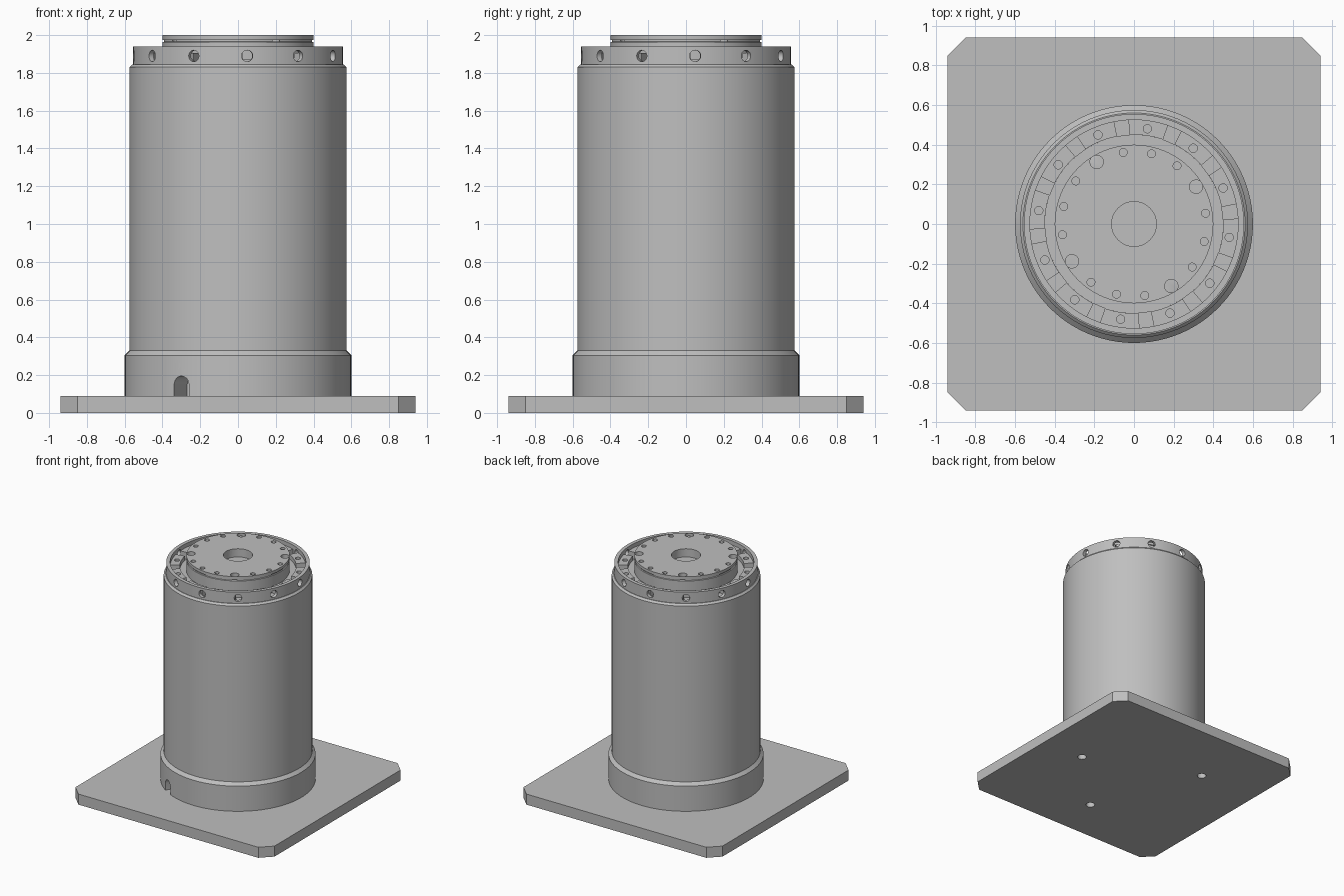
import bpy, bmesh
from math import sin, cos, pi, radians
from mathutils import Matrix

cube = bpy.data.objects.get("Cube")
if cube:
    bpy.data.objects.remove(cube, do_unlink=True)

grey = bpy.data.materials.new("machined_grey")
grey.use_nodes = True
colour = (0.52, 0.52, 0.52, 1)
grey.diffuse_color = colour
grey.node_tree.nodes["Principled BSDF"].inputs["Base Color"].default_value = colour


def finish(name, bm):
    bmesh.ops.recalc_face_normals(bm, faces=bm.faces[:])
    mesh = bpy.data.meshes.new(name)
    bm.to_mesh(mesh)
    bm.free()
    mesh.materials.append(grey)
    ob = bpy.data.objects.new(name, mesh)
    bpy.context.collection.objects.link(ob)
    return ob


def lathe(name, profile, closed=False, steps=96):
    """Spin an (r, z) profile about z; an open profile starts and ends on the axis."""
    bm = bmesh.new()
    verts = [bm.verts.new((r, 0, z)) for r, z in profile]
    pairs = list(zip(verts, verts[1:]))
    if closed:
        pairs.append((verts[-1], verts[0]))
    edges = [bm.edges.new(p) for p in pairs]
    bmesh.ops.spin(bm, geom=verts + edges, axis=(0, 0, 1), cent=(0, 0, 0),
                   angle=2 * pi, steps=steps, use_duplicate=False)
    bmesh.ops.remove_doubles(bm, verts=bm.verts[:], dist=0.0001)
    return finish(name, bm)


def prism(bm, outline, z0, z1, matrix=Matrix()):
    face = bm.faces.new([bm.verts.new(matrix @ Matrix.Translation((x, y, z0)).translation)
                         for x, y in outline])
    res = bmesh.ops.extrude_face_region(bm, geom=[face])
    top = [v for v in res["geom"] if isinstance(v, bmesh.types.BMVert)]
    shift = matrix.to_3x3() @ Matrix.Translation((0, 0, z1 - z0)).translation
    bmesh.ops.translate(bm, verts=top, vec=shift)


def drill(bm, angle, dist, z, radius, depth, radial=False, sides=20):
    """Add a cylinder cutter at a polar position, upright or pointing outward."""
    m = Matrix.Rotation(radians(angle), 4, 'Z') @ Matrix.Translation((dist, 0, z))
    if radial:
        m = m @ Matrix.Rotation(pi / 2, 4, 'Y')
    bmesh.ops.create_cone(bm, cap_ends=True, segments=sides, radius1=radius,
                          radius2=radius, depth=depth, matrix=m)


def cut(ob, bm):
    cutter = finish("cutter", bm)
    cutter.hide_render = True
    mod = ob.modifiers.new("cut", 'BOOLEAN')
    mod.operation = 'DIFFERENCE'
    mod.solver = 'EXACT'
    mod.object = cutter
    bpy.context.view_layer.objects.active = ob
    bpy.ops.object.modifier_apply(modifier=mod.name)
    bpy.data.objects.remove(cutter, do_unlink=True)


# Base plate with clipped corners and three bolt holes underneath
s, c = 0.94, 0.85
bm = bmesh.new()
prism(bm, [(s, -c), (s, c), (c, s), (-c, s), (-s, c), (-s, -c), (-c, -s), (c, -s)], 0, 0.09)
base_plate = finish("base_plate", bm)
bm = bmesh.new()
for a in (0, 135, 270):
    drill(bm, a, 0.55, 0, 0.036, 0.14)
cut(base_plate, bm)

# Foot collar with an arched cable notch
foot = lathe("foot_collar", [(0, 0.09), (0.6, 0.09), (0.6, 0.305), (0.575, 0.33), (0, 0.33)])
bm = bmesh.new()
w = 0.045
arch = [(w, -0.1), (-w, -0.1)] + [(-w * cos(pi * i / 12), w * sin(pi * i / 12)) for i in range(13)]
aim = (Matrix.Rotation(radians(-120), 4, 'Z') @ Matrix.Translation((0, 0, 0.15))
       @ Matrix(((0, 0, 1, 0), (1, 0, 0, 0), (0, 1, 0, 0), (0, 0, 0, 1))))
prism(bm, arch, 0.46, 0.7, aim)
cut(foot, bm)

# Main barrel with a small top chamfer and a raised inner step
barrel = lathe("barrel", [(0, 0.33), (0.575, 0.33), (0.575, 1.83), (0.56, 1.845),
                          (0.45, 1.845), (0.45, 1.87), (0, 1.87)])

# Thin top ring with radial screw holes
ring = lathe("top_ring", [(0.555, 1.845), (0.555, 1.94), (0.525, 1.94), (0.525, 1.845)], closed=True)
bm = bmesh.new()
for k in range(12):
    drill(bm, 5 + 30 * k, 0.54, 1.89, 0.03, 0.1, radial=True)
cut(ring, bm)

# Clamp blocks inside the ring, each with a screw hole
bm = bmesh.new()
holes = bmesh.new()
for k in range(12):
    mid = 22 + 30 * k
    arc = [radians(mid - 11 + 22 * i / 8) for i in range(9)]
    prism(bm, [(0.527 * cos(a), 0.527 * sin(a)) for a in arc]
          + [(0.45 * cos(a), 0.45 * sin(a)) for a in reversed(arc)], 1.845, 1.905)
    drill(holes, mid, 0.485, 1.905, 0.021, 0.05, sides=16)
blocks = finish("clamp_blocks", bm)
cut(blocks, holes)

# Output flange with a rim groove, centre recess and bolt circle
flange = lathe("output_flange", [(0, 1.87), (0.4, 1.87), (0.4, 1.963), (0.392, 1.965),
                                 (0.392, 1.973), (0.4, 1.975), (0.4, 2), (0, 2)])
bm = bmesh.new()
drill(bm, 0, 0, 2, 0.113, 0.14, sides=32)
for k in range(16):
    drill(bm, 31 + 22.5 * k, 0.365, 2, 0.034 if k % 4 == 0 else 0.02, 0.07, sides=16)
cut(flange, bm)

# Smooth the round walls, keep the machined edges crisp
for ob in bpy.context.view_layer.objects:
    ob.select_set(ob in (base_plate, foot, barrel, ring, blocks, flange))
bpy.context.view_layer.objects.active = barrel
bpy.ops.object.shade_smooth_by_angle(angle=radians(30))
